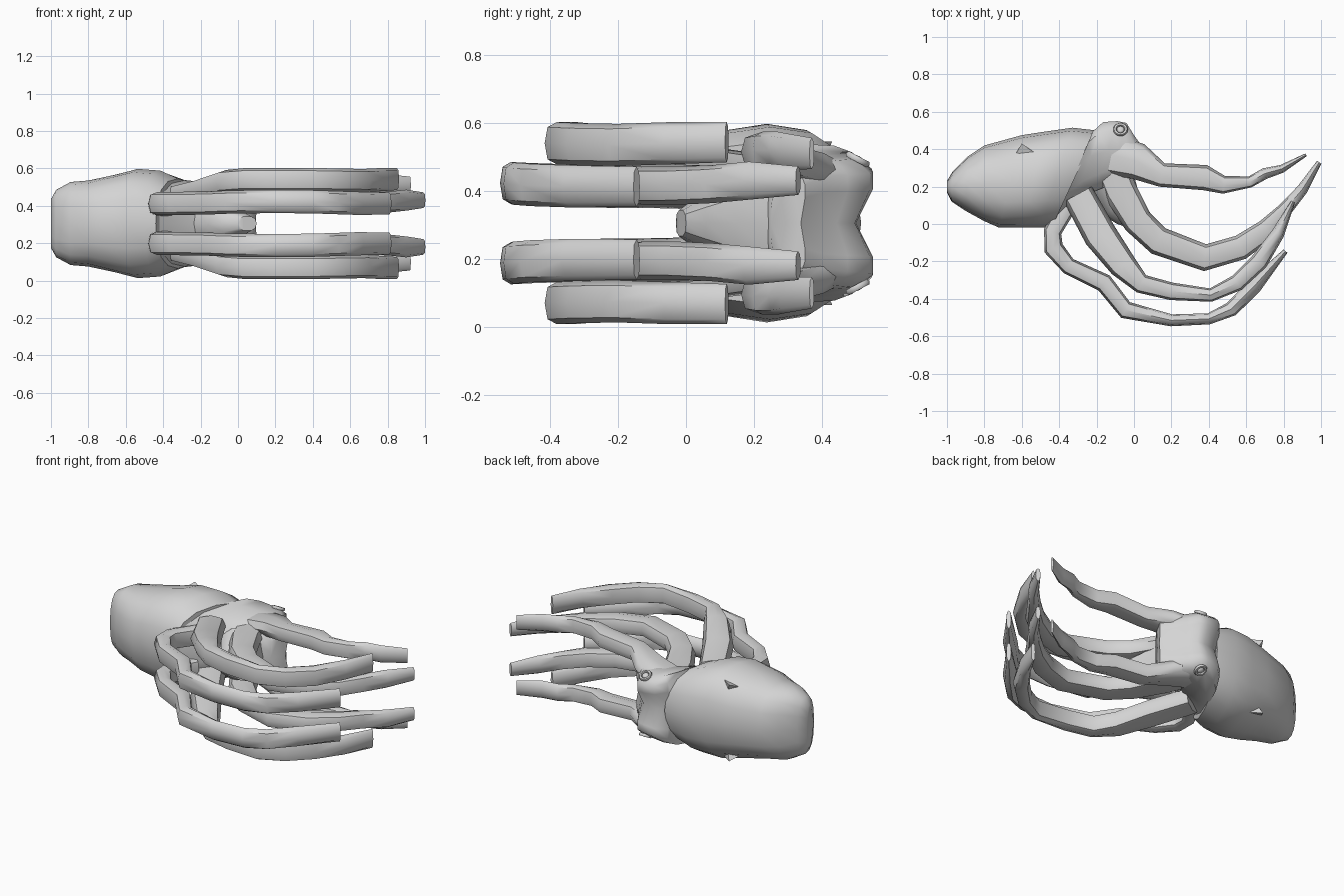
import bpy, bmesh, math
from mathutils import Vector, Matrix

if "Cube" in bpy.data.objects:
    bpy.data.objects.remove(bpy.data.objects["Cube"])

MID = 0.305  # height of the mirror plane

skin = bpy.data.materials.new("grey skin")
skin.diffuse_color = (0.66, 0.66, 0.66, 1)
skin.use_nodes = True
skin.node_tree.nodes["Principled BSDF"].inputs["Base Color"].default_value = skin.diffuse_color


def finish(name, bm, angle=40):
    bmesh.ops.recalc_face_normals(bm, faces=bm.faces)
    me = bpy.data.meshes.new(name)
    bm.to_mesh(me)
    bm.free()
    ob = bpy.data.objects.new(name, me)
    bpy.context.collection.objects.link(ob)
    me.materials.append(skin)
    bpy.ops.object.select_all(action='DESELECT')
    ob.select_set(True)
    bpy.context.view_layer.objects.active = ob
    bpy.ops.object.shade_smooth_by_angle(angle=math.radians(angle))
    return ob


def loft(name, rings, angle=40):
    """Skin a list of equal rings and cap both ends."""
    bm = bmesh.new()
    rows = [[bm.verts.new(p) for p in r] for r in rings]
    n = len(rows[0])
    for a, b in zip(rows, rows[1:]):
        for i in range(n):
            bm.faces.new((a[i], a[(i + 1) % n], b[(i + 1) % n], b[i]))
    bm.faces.new(rows[0])
    bm.faces.new(rows[-1])
    return finish(name, bm, angle)


def soft(v, power):
    return math.copysign(abs(v) ** power, v)


def oval(n, power):
    return [(soft(math.cos(a), power), soft(math.sin(a), power))
            for a in (2 * math.pi * i / n for i in range(n))]


def body_ring(top, bottom, hz, profile):
    """Profile spanning top-bottom in plan and +-hz in height."""
    t, b = Vector((*top, MID)), Vector((*bottom, MID))
    c, h = (t + b) / 2, (t - b) / 2
    return [c + h * u + Vector((0, 0, hz * v)) for u, v in profile]


def arm(name, path, hz, side, tip):
    """Tapering arm: path of x, y, half width, offset from mirror plane."""
    pts = [Vector(p[:2]) for p in path]
    rings = []
    for i, (x, y, w, z) in enumerate(path):
        d = (pts[min(i + 1, len(pts) - 1)] - pts[max(i - 1, 0)]).normalized()
        h = hz * (tip if i == len(path) - 1 else 1)
        rings.append([Vector((x - d.y * u * w, y + d.x * u * w,
                              MID + side * (z + h * v)))
                      for u, v in oval(8, 0.78)])
    return loft(name, rings, 50)


# mantle
round_profile = oval(16, 0.82)
loft("mantle", [body_ring(*s, round_profile) for s in (
    ((-1.0, .23), (-1.0, .17), .13),
    ((-.97, .28), (-.975, .12), .18),
    ((-.89, .36), (-.9, .07), .222),
    ((-.8, .42), (-.8, .015), .23),
    ((-.6, .475), (-.72, -.02), .26),
    ((-.47, .495), (-.6, -.02), .292),
    ((-.33, .515), (-.5, -.02), .283),
    ((-.2, .50), (-.44, -.02), .24))])

# head with a valley between the two eye ridges
half = [(1, .5), (1, .75), (.75, .97), (.2, 1), (-.4, .92), (-.85, .68), (-1, .3)]
head_profile = [(.75, 0)] + half + [(-1, 0)] + [(u, -v) for u, v in half[::-1]]
loft("head", [body_ring(*s, head_profile) for s in (
    ((-.22, .495), (-.42, .02), .235),
    ((-.165, .545), (-.33, .09), .215),
    ((-.09, .55), (-.22, .15), .20),
    ((-.04, .54), (-.14, .19), .195),
    ((.0, .475), (-.07, .22), .19),
    ((.05, .405), (-.01, .24), .18),
    ((.10, .35), (.05, .25), .15))], 60)

# web joining the middle arms
web_profile = oval(10, 0.8)
loft("arm_web", [body_ring(*s, web_profile) for s in (
    ((.0, .26), (-.25, .16), .16),
    ((.03, .15), (-.17, .05), .11),
    ((.07, .06), (-.09, .0), .07),
    ((.10, .0), (.0, -.03), .04))])

arm_1 = [(-.12, .37, .11, .14), (.02, .335, .098, .165), (.15, .262, .064, .19),
         (.38, .248, .068, .205), (.48, .21, .048, .21), (.62, .225, .03, .215),
         (.70, .27, .03, .215), (.79, .295, .022, .21), (.92, .37, .008, .205)]
arm_2 = [(-.13, .32, .09, .11), (-.075, .18, .09, .11), (.02, .015, .08, .115),
         (.13, -.09, .077, .12), (.38, -.18, .072, .115), (.57, -.125, .067, .11),
         (.71, -.03, .058, .11), (.81, .08, .038, .115), (.9, .185, .03, .125),
         (.99, .33, .014, .125)]
arm_3 = [(-.30, .16, .085, .15), (-.18, -.06, .09, .18), (-.06, -.22, .075, .225),
         (.04, -.32, .052, .235), (.2, -.36, .047, .235), (.41, -.38, .036, .235),
         (.55, -.315, .045, .232), (.67, -.2, .048, .23), (.77, -.05, .035, .235),
         (.85, .12, .012, .238)]
arm_4 = [(-.36, .09, .05, .10), (-.435, -.04, .048, .105), (-.43, -.13, .053, .107),
         (-.35, -.225, .045, .107), (-.16, -.315, .05, .11), (-.045, -.46, .048, .115),
         (.2, -.515, .032, .118), (.4, -.507, .03, .116), (.52, -.455, .04, .112),
         (.64, -.335, .042, .108), (.81, -.145, .014, .107)]

for side, label in ((1, "upper"), (-1, "lower")):
    # arms
    for i, (path, hz, tip) in enumerate(((arm_1, .054, .85), (arm_2, .056, .75),
                                         (arm_3, .062, .95), (arm_4, .062, .95))):
        arm(f"arm_{i + 1}_{label}", path, hz, side, tip)

    # eye rim and eyeball
    place = (Matrix.Translation((-.072, .505, MID + side * .188))
             @ Matrix.Rotation(-side * math.radians(28), 4, 'X'))
    bm = bmesh.new()
    rows = [[bm.verts.new(((.03 + .01 * math.cos(b)) * math.cos(a),
                           (.03 + .01 * math.cos(b)) * math.sin(a),
                           .01 * math.sin(b)))
             for b in (2 * math.pi * j / 6 for j in range(6))]
            for a in (2 * math.pi * i / 14 for i in range(14))]
    for i in range(14):
        a, b = rows[i], rows[(i + 1) % 14]
        for j in range(6):
            bm.faces.new((a[j], a[(j + 1) % 6], b[(j + 1) % 6], b[j]))
    bmesh.ops.transform(bm, matrix=place, verts=bm.verts)
    finish(f"eye_rim_{label}", bm, 60)

    bm = bmesh.new()
    bmesh.ops.create_uvsphere(bm, u_segments=12, v_segments=8, radius=1)
    bmesh.ops.transform(bm, matrix=place @ Matrix.Diagonal((.02, .02, .01, 1)),
                        verts=bm.verts)
    finish(f"eyeball_{label}", bm)

    # small pointed skin flap on the mantle
    bm = bmesh.new()
    v = [bm.verts.new((x, y, MID + side * z)) for x, y, z in (
        (-.63, .38, .22), (-.60, .43, .24), (-.50, .36, .24), (-.56, .39, .15))]
    for f in ((0, 1, 2), (0, 1, 3), (1, 2, 3), (2, 0, 3)):
        bm.faces.new([v[k] for k in f])
    finish(f"skin_flap_{label}", bm, 10)
